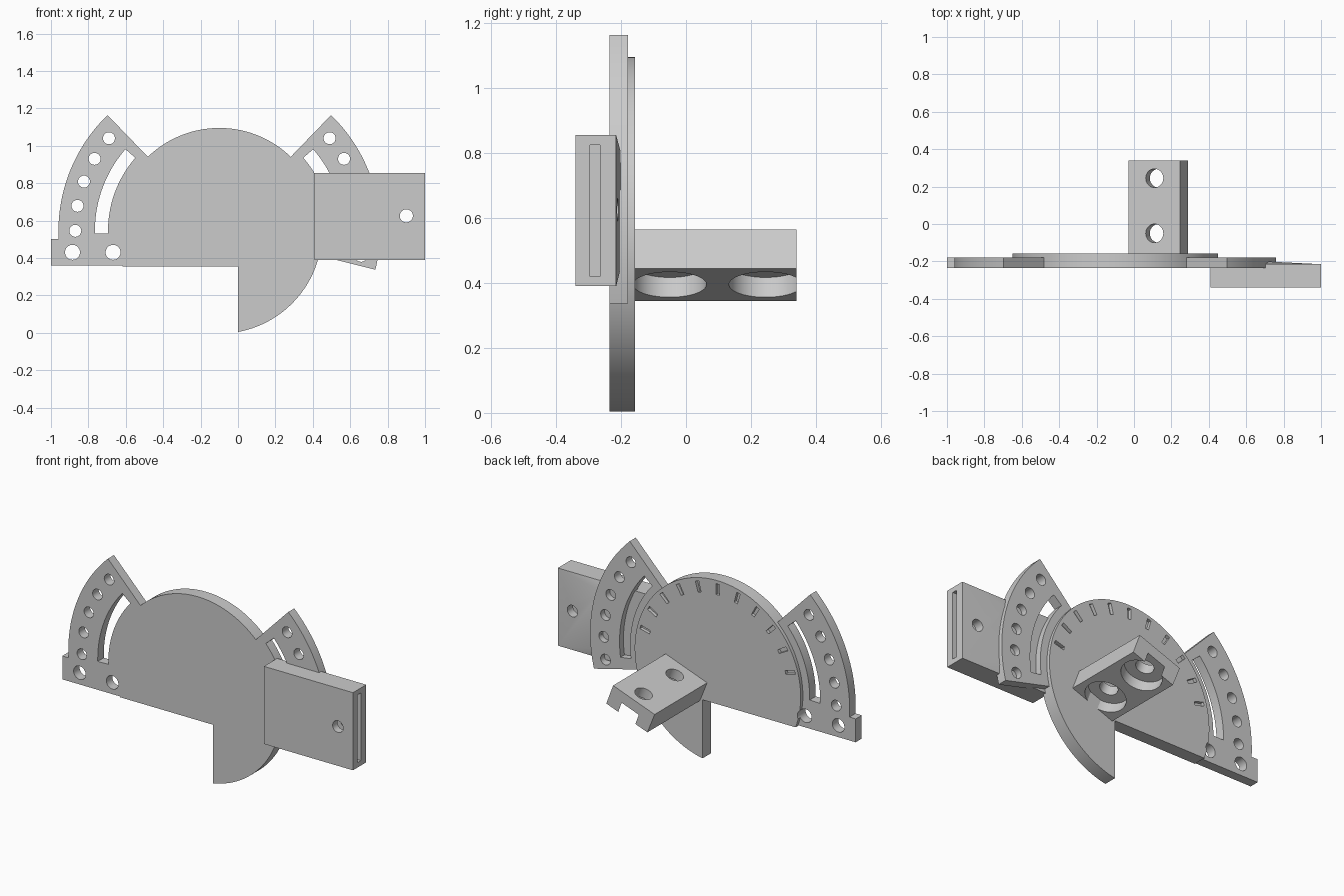
import bpy, bmesh
from math import sin, cos, radians, atan2
from mathutils import Matrix, Vector

if "Cube" in bpy.data.objects:
    bpy.data.objects.remove(bpy.data.objects["Cube"])

grey = bpy.data.materials.new("plain_grey")
grey.use_nodes = True
grey.diffuse_color = (0.6, 0.6, 0.6, 1)
grey.node_tree.nodes["Principled BSDF"].inputs["Base Color"].default_value = (0.6, 0.6, 0.6, 1)

CX, CZ, R = -0.1, 0.545, 0.55          # dial centre and radius
FRONT, BACK, WING_BACK = -0.235, -0.157, -0.178


def polar(r, deg):
    return (CX + r * cos(radians(deg)), CZ + r * sin(radians(deg)))


def arc(r, a, b, n=32):
    return [polar(r, a + (b - a) * i / n) for i in range(n + 1)]


def circle(x, z, r, n=32):
    return [(x + r * cos(radians(360 * i / n)), z + r * sin(radians(360 * i / n))) for i in range(n)]


def add_prism(bm, points, y0, y1):
    """Extrude an xz outline from y0 to y1."""
    face = bm.faces.new([bm.verts.new((x, y0, z)) for x, z in points])
    new = bmesh.ops.extrude_face_region(bm, geom=[face])["geom"]
    bmesh.ops.translate(bm, vec=(0, y1 - y0, 0),
                        verts=[v for v in new if isinstance(v, bmesh.types.BMVert)])


def finish(bm, name):
    bmesh.ops.recalc_face_normals(bm, faces=bm.faces)
    mesh = bpy.data.meshes.new(name)
    bm.to_mesh(mesh)
    bm.free()
    obj = bpy.data.objects.new(name, mesh)
    bpy.context.collection.objects.link(obj)
    mesh.materials.append(grey)
    return obj


def prisms(name, outlines, y0, y1):
    bm = bmesh.new()
    for points in outlines:
        add_prism(bm, points, y0, y1)
    return finish(bm, name)


def cut(obj, cutter):
    """Subtract a cutter, then discard it."""
    mod = obj.modifiers.new("cut", 'BOOLEAN')
    mod.operation, mod.solver, mod.object = 'DIFFERENCE', 'EXACT', cutter
    bpy.context.view_layer.objects.active = obj
    bpy.ops.object.modifier_apply(modifier=mod.name)
    bpy.data.objects.remove(cutter)


def box(x0, x1, z0, z1):
    return [(x0, z0), (x1, z0), (x1, z1), (x0, z1)]


def slot(a, b):
    return arc(0.665, a, b) + arc(0.595, b, a)


# Dial with a hanging lower sector
dial = prisms("dial", [arc(R, -79.5, 200.2, 96) + [(0, 0.355)]], FRONT, BACK)
left_bolts = [circle(-0.885, 0.43, 0.04), circle(-0.668, 0.43, 0.04)]
cut(dial, prisms("bolt_cutter", left_bolts[1:], -0.3, -0.1))

# Recessed graduation ticks on the back of the dial
ticks = []
for k in range(11):
    a = 15 + 15 * k
    half = 1.3
    ticks.append([polar(0.465, a - half), polar(0.53, a - half),
                  polar(0.53, a + half), polar(0.465, a + half)])
cut(dial, prisms("tick_cutter", ticks, BACK - 0.02, BACK + 0.02))

# Wing on the -x side, with foot
right_wing = prisms("right_wing", [arc(0.86, 134, 183) + [(-1, 0.5), (-1, 0.36), (-0.61, 0.36)]
                                   + arc(R - 0.004, 199, 134)], FRONT, WING_BACK)
holes = [circle(*polar(0.77, a), 0.032) for a in range(140, 181, 10)]
cut(right_wing, prisms("wing_cutter", holes + left_bolts + [slot(139, 181.3)], -0.3, -0.1))

# Wing on the +x side
left_wing = prisms("left_wing", [arc(0.86, -14, 46) + arc(R - 0.004, 46, -14)], FRONT, WING_BACK)
holes = [circle(*polar(0.77, a), 0.032) for a in range(-10, 41, 10)]
cut(left_wing, prisms("wing_cutter", holes + [slot(-8, 41)], -0.3, -0.1))

# Arm holder with end slot, pin hole and shallow tapered back
holder = prisms("arm_holder", [box(0.41, 1, 0.39, 0.855)], -0.34, -0.215)
cut(holder, prisms("slot_cutter", [box(0.5, 1.1, 0.42, 0.825)], -0.295, -0.265))
cut(holder, prisms("pin_cutter", [circle(0.9, 0.625, 0.035)], -0.5, -0.1))
bm = bmesh.new()
for x, y, z0, z1 in ((0.7, -0.215, 0.39, 0.855), (1, -0.215, 0.39, 0.855), (0.7, -0.2, 0.45, 0.8)):
    bm.verts.new((x, y, z0))
    bm.verts.new((x, y, z1))
bmesh.ops.convex_hull(bm, input=bm.verts)
taper = finish(bm, "holder_taper")
cut(taper, prisms("pin_cutter", [circle(0.9, 0.625, 0.035)], -0.5, -0.1))

# Tilted mounting block behind the dial
low, high = Vector((0.018, 0, 0.345)), Vector((0.29, 0, 0.445))
block = prisms("mounting_block", [[(0.018, 0.345), (0.29, 0.445), (0.245, 0.565), (-0.03, 0.465)]],
               BACK - 0.002, 0.34)
tilt = atan2(0.1, 0.272)
base = (low + high) / 2
up = Vector((-sin(tilt), 0, cos(tilt)))
for y in (-0.05, 0.245):
    for radius, depth in ((0.05, 0.5), (0.113, 0.13)):
        bm = bmesh.new()
        bmesh.ops.create_cone(bm, cap_ends=True, segments=40, radius1=radius, radius2=radius, depth=depth)
        bm.transform(Matrix.Translation(base + Vector((0, y, 0))) @ Matrix.Rotation(-tilt, 4, 'Y'))
        cutter = finish(bm, "bore_cutter")
        cut(block, cutter)

# Smooth the round walls, keep edges crisp
bpy.ops.object.select_all(action='DESELECT')
for obj in (dial, right_wing, left_wing, holder, taper, block):
    obj.select_set(True)
bpy.context.view_layer.objects.active = dial
bpy.ops.object.shade_smooth_by_angle(angle=radians(30))
